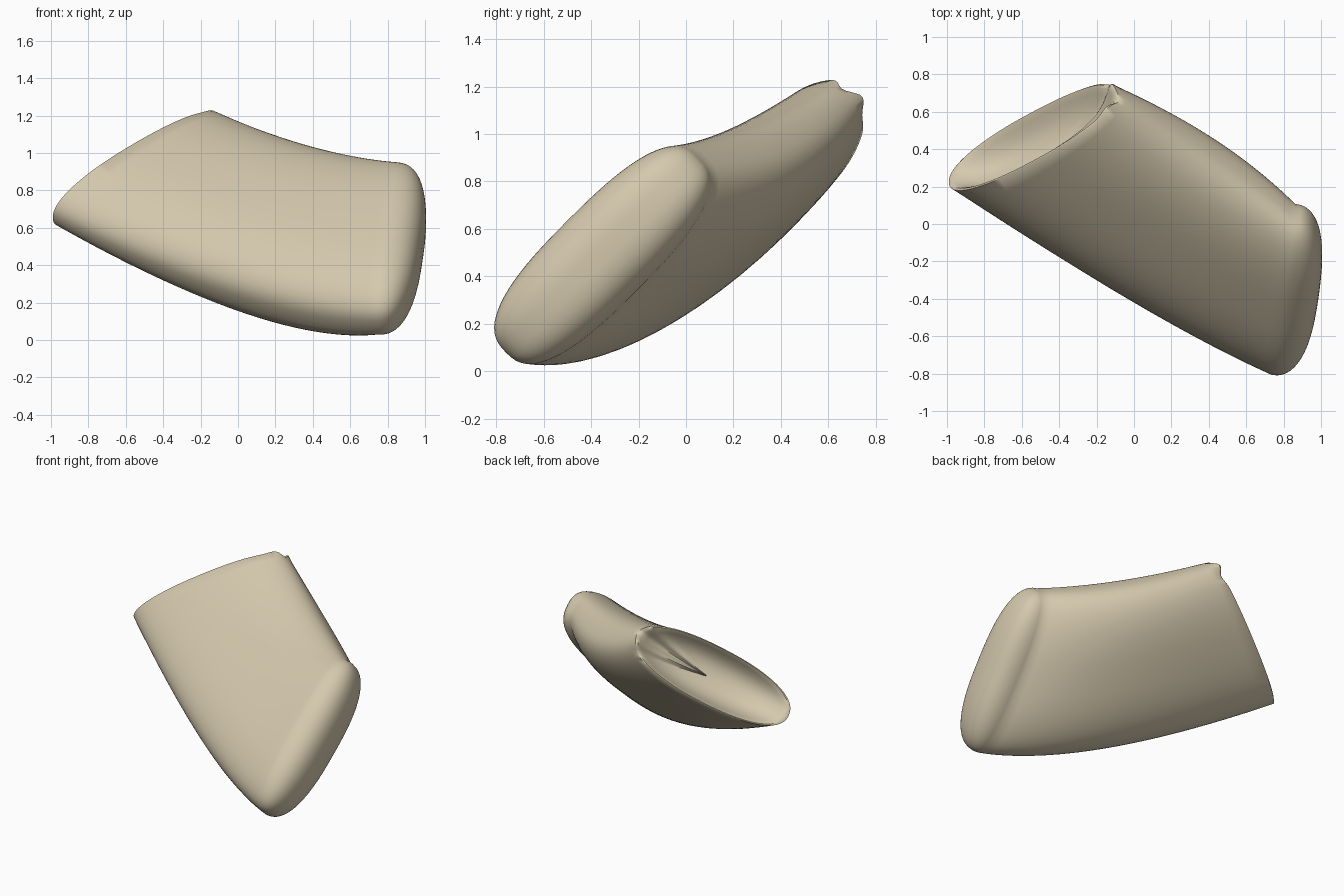
import bpy, bmesh, math
from mathutils import Vector

cube = bpy.data.objects.get("Cube")
if cube:
    bpy.data.objects.remove(cube, do_unlink=True)

# One bone-coloured material
bone = bpy.data.materials.new("warm_bone")
bone.use_nodes = True
colour = (0.66, 0.58, 0.42, 1)
bone.diffuse_color = colour
bone.node_tree.nodes["Principled BSDF"].inputs["Base Color"].default_value = colour

SIDES = 72
# Stations: centre, half length vector, half thickness vector, squareness
OPEN = (Vector((-.54, .465, .915)), Vector((.45, .24, .26)), Vector((0, -.135, .145)), 2.3)
MID = (Vector((.21, .02, .59)), Vector((.21, .38, .38)), Vector((-.03, -.17, .18)), 2.6)
END = (Vector((.80, -.35, .49)), Vector((.06, .41, .41)), Vector((-.01, -.145, .15)), 2.7)


def station(t):
    """Blend the three stations smoothly along the body."""
    a, b, c = 2 * (t - .5) * (t - 1), 4 * t * (1 - t), 2 * t * (t - .5)
    return [p * a + q * b + r * c for p, q, r in zip(OPEN, MID, END)]


def power(value, exponent):
    return math.copysign(abs(value) ** exponent, value)


def ring(bm, t, scale=1, offset=Vector(), wear=0):
    centre, along, across, n = station(t)
    verts = []
    for i in range(SIDES):
        a = math.tau * i / SIDES
        c, s = math.cos(a), math.sin(a)
        p = centre + offset + scale * (along * power(c, 2 / n) + across * power(s, 2 / n))
        # Worn rim, strongest near the upper corner
        chip = wear * max(0, c) ** 8 * math.sin(9 * a)
        verts.append(bm.verts.new(p + chip * inward))
    return verts


inward = Vector((.66, -.6, -.45)).normalized()
outward = Vector((.98, -.12, -.06)).normalized()

bm = bmesh.new()
rings = []
# Dished open end, from its floor up to the rim
for scale, depth in ((.03, .15), (.25, .145), (.45, .13), (.62, .105),
                     (.76, .07), (.87, .03), (.93, .005)):
    rings.append(ring(bm, 0, scale, inward * depth, .02))
rings.append(ring(bm, 0, .97, -inward * .005, .03))
# Flattened body
for k in range(25):
    rings.append(ring(bm, k / 24, wear=.03 if k == 0 else 0))
# Rounded closed end
for k in range(1, 14):
    a = math.pi / 2 * k / 14
    rings.append(ring(bm, 1, math.cos(a) ** .75, outward * .19 * math.sin(a) ** .85))

for lower, upper in zip(rings, rings[1:]):
    for i in range(SIDES):
        j = (i + 1) % SIDES
        bm.faces.new((lower[i], lower[j], upper[j], upper[i]))
bm.faces.new(rings[0])
bm.faces.new(rings[-1])
bmesh.ops.recalc_face_normals(bm, faces=bm.faces[:])

mesh = bpy.data.meshes.new("bone_fragment")
bm.to_mesh(mesh)
bm.free()
mesh.materials.append(bone)
body = bpy.data.objects.new("bone_fragment", mesh)
bpy.context.collection.objects.link(body)
bpy.context.view_layer.objects.active = body
body.select_set(True)
bpy.ops.object.shade_smooth_by_angle(angle=math.radians(50))
